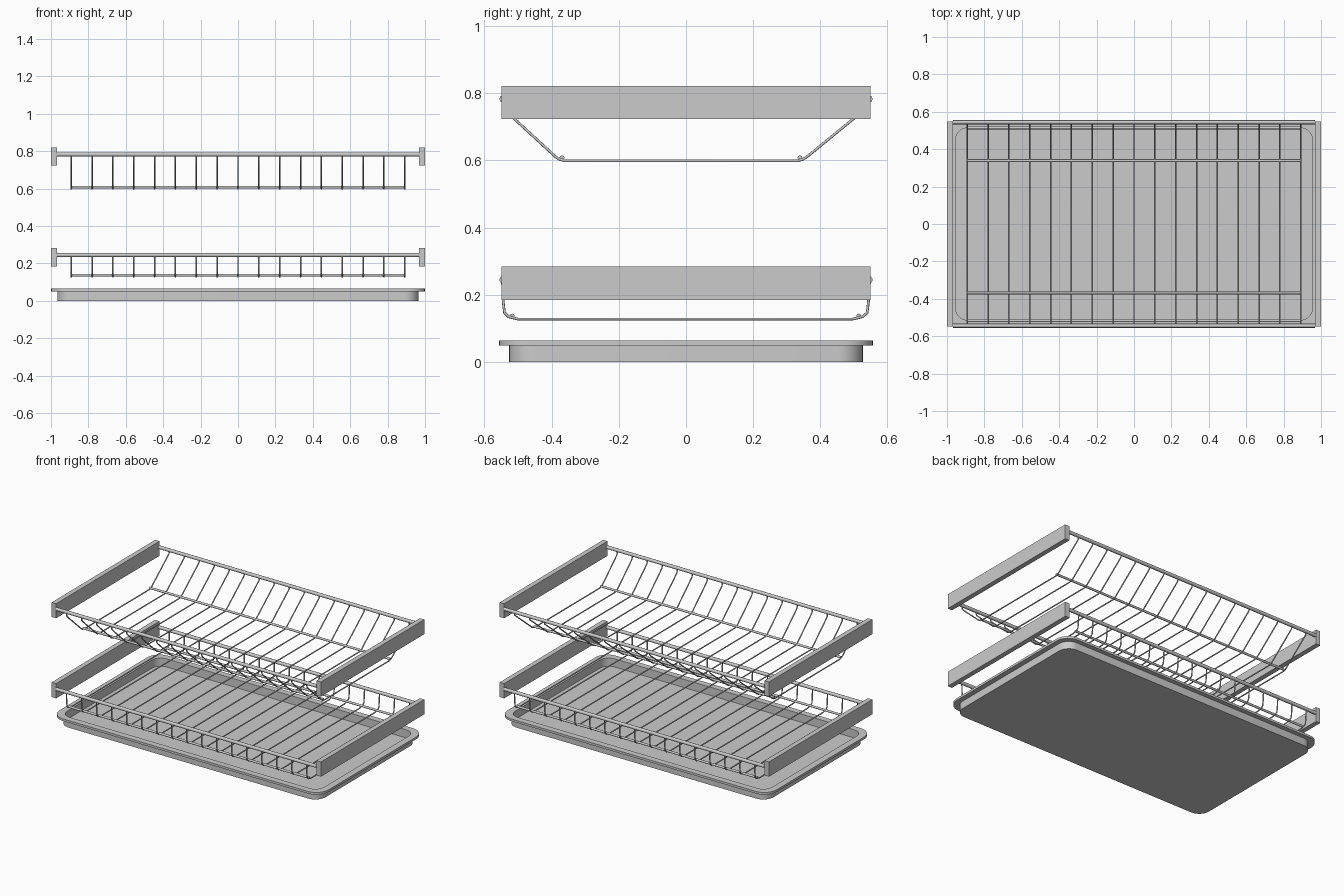
import bpy, bmesh, math

if "Cube" in bpy.data.objects:
    bpy.data.objects.remove(bpy.data.objects["Cube"])

steel = bpy.data.materials.new("grey_steel")
steel.diffuse_color = (0.6, 0.6, 0.6, 1)
steel.use_nodes = True
steel.node_tree.nodes["Principled BSDF"].inputs["Base Color"].default_value = steel.diffuse_color


def finish(ob, angle=35):
    ob.data.materials.clear()
    ob.data.materials.append(steel)
    bpy.ops.object.select_all(action='DESELECT')
    ob.select_set(True)
    bpy.context.view_layer.objects.active = ob
    if ob.type == 'CURVE':
        bpy.ops.object.convert(target='MESH')
        ob = bpy.context.object
    bpy.ops.object.shade_smooth_by_angle(angle=math.radians(angle))
    return ob


def wires(name, paths, radius):
    """One object of round wires, one spline per path."""
    cu = bpy.data.curves.new(name, 'CURVE')
    cu.dimensions = '3D'
    cu.bevel_depth = radius
    cu.bevel_resolution = 2
    cu.use_fill_caps = True
    for path in paths:
        sp = cu.splines.new('POLY')
        sp.points.add(len(path) - 1)
        for p, co in zip(sp.points, path):
            p.co = (*co, 1)
    ob = bpy.data.objects.new(name, cu)
    bpy.context.collection.objects.link(ob)
    return finish(ob, 60)


def box(name, x0, x1, y0, y1, z0, z1):
    bpy.ops.mesh.primitive_cube_add(
        size=1, location=((x0 + x1) / 2, (y0 + y1) / 2, (z0 + z1) / 2))
    ob = bpy.context.object
    ob.name = name
    ob.scale = (x1 - x0, y1 - y0, z1 - z0)
    bpy.ops.object.transform_apply(location=False, rotation=False, scale=True)
    return finish(ob)


def rack(name, bar_z, rod_z, cross, profile):
    # flat side bars
    for side, s in (("left", -1), ("right", 1)):
        xa, xb = sorted((s * 0.967, s * 1.0))
        box(f"{name}_{side}_bar", xa, xb, -0.549, 0.549, *bar_z)
    # long front and back rods
    wires(f"{name}_long_rods",
          [[(-0.968, y, rod_z), (0.968, y, rod_z)] for y in (-0.544, 0.544)], 0.0115)
    # two cross rods lying on the wires
    wires(f"{name}_cross_rods",
          [[(-0.893, y, z), (0.893, y, z)] for y, z in cross], 0.0075)
    # row of bent wires
    xs = [-0.892 + i * 1.784 / 16 for i in range(17)]
    wires(f"{name}_wires", [[(x, y, z) for y, z in profile] for x in xs], 0.004)


rack("upper_rack", (0.723, 0.821), 0.783,
     [(-0.369, 0.608), (0.339, 0.608)],
     [(-0.544, 0.772), (-0.542, 0.754), (-0.51, 0.723), (-0.388, 0.611),
      (-0.376, 0.603), (-0.36, 0.599), (0.333, 0.599), (0.347, 0.603),
      (0.36, 0.611), (0.497, 0.723), (0.542, 0.76), (0.544, 0.772)])

rack("lower_rack", (0.185, 0.284), 0.245,
     [(-0.517, 0.137), (0.514, 0.137)],
     [(-0.546, 0.24), (-0.544, 0.18), (-0.54, 0.147), (-0.528, 0.135),
      (-0.5, 0.128), (0.495, 0.128), (0.526, 0.135), (0.539, 0.147),
      (0.543, 0.18), (0.546, 0.24)])


# drip tray: rounded rectangles stacked into a thin-walled pan with a rim
def rounded_loop(bm, hx, hy, r, z, n=8):
    verts = []
    for k, (sx, sy) in enumerate(((1, 1), (-1, 1), (-1, -1), (1, -1))):
        for i in range(n + 1):
            a = math.pi / 2 * (k + i / n)
            verts.append(bm.verts.new((sx * (hx - r) + r * math.cos(a),
                                       sy * (hy - r) + r * math.sin(a), z)))
    return verts


bm = bmesh.new()
loops = [rounded_loop(bm, *p) for p in (
    (0.965, 0.526, 0.075, 0.0),
    (0.965, 0.526, 0.075, 0.05),
    (0.999, 0.556, 0.09, 0.05),
    (0.999, 0.556, 0.09, 0.065),
    (0.954, 0.514, 0.065, 0.065),
    (0.954, 0.514, 0.065, 0.01))]
for a, b in zip(loops, loops[1:]):
    for i in range(len(a)):
        j = (i + 1) % len(a)
        bm.faces.new((a[i], a[j], b[j], b[i]))
bm.faces.new(loops[0][::-1])
bm.faces.new(loops[-1])
bmesh.ops.recalc_face_normals(bm, faces=bm.faces)
me = bpy.data.meshes.new("drip_tray")
bm.to_mesh(me)
bm.free()
tray = bpy.data.objects.new("drip_tray", me)
bpy.context.collection.objects.link(tray)
finish(tray)
